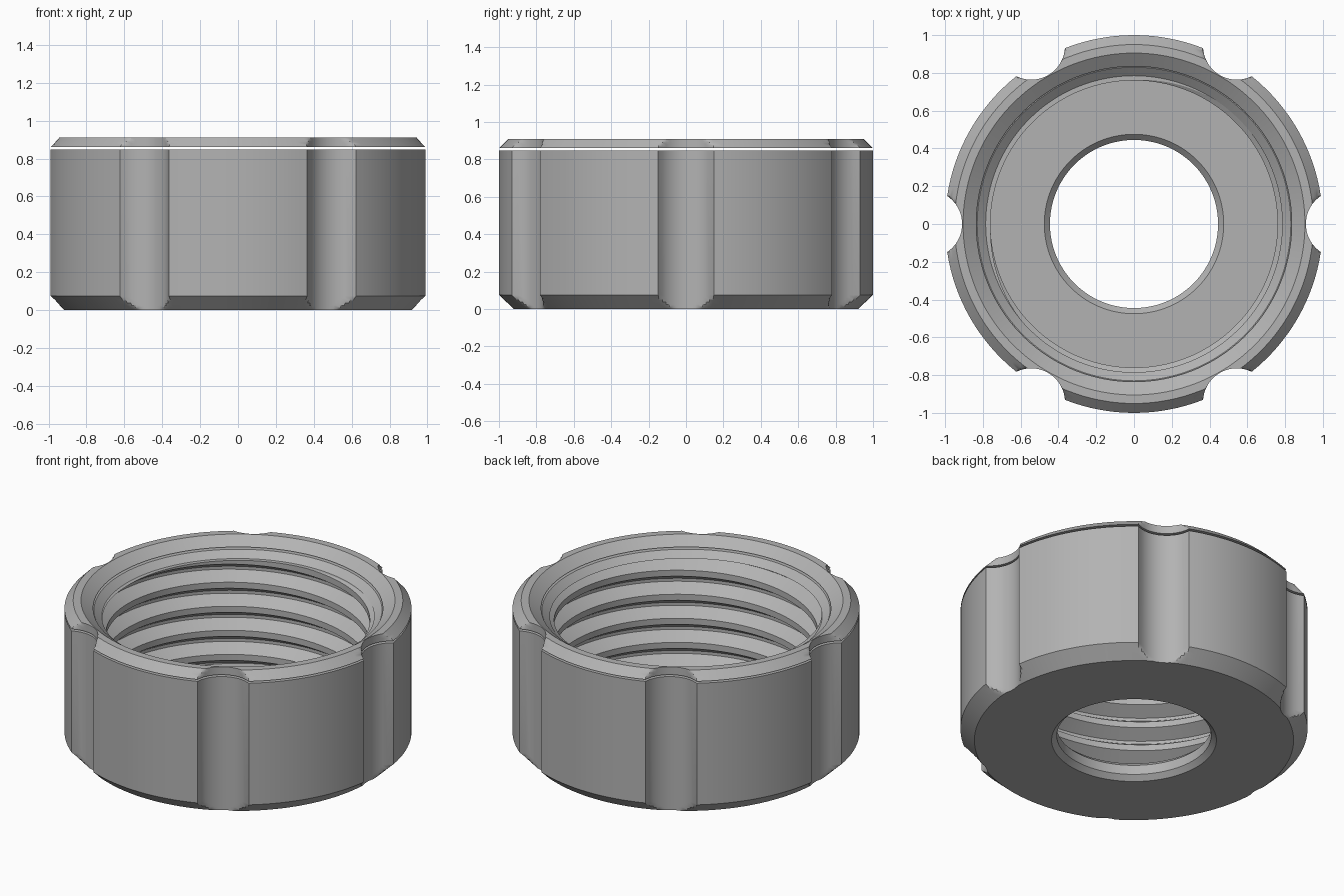
import bpy, bmesh, math

if "Cube" in bpy.data.objects:
    bpy.data.objects.remove(bpy.data.objects["Cube"])

GROOVES = 6
GROOVE_C, GROOVE_R = 1.09, 0.18        # groove circle: distance from axis, radius
PITCH, CREST, ROOT = 0.153, 0.76, 0.835
FLOOR, THREAD_TOP = 0.12, 0.81

# Flat colour
steel = bpy.data.materials.new("steel_grey")
steel.diffuse_color = (0.45, 0.45, 0.45, 1)
steel.use_nodes = True
steel.node_tree.nodes["Principled BSDF"].inputs["Base Color"].default_value = steel.diffuse_color

# Angles around the axis, with columns exactly on the groove edges
half = math.acos((1 + GROOVE_C**2 - GROOVE_R**2) / (2 * GROOVE_C))
step = 2 * math.pi / GROOVES
angles = []
for g in range(GROOVES):
    a = g * step
    angles += [a + half * i / 8 for i in range(8)]
    angles += [a + half + (step - 2 * half) * i / 16 for i in range(16)]
    angles += [a + step - half + half * i / 8 for i in range(8)]
angles.append(2 * math.pi)


def groove_limit(a):
    """Largest radius allowed at this angle by the grip grooves."""
    d = (a + step / 2) % step - step / 2
    s = GROOVE_R**2 - (GROOVE_C * math.sin(d))**2
    return GROOVE_C * math.cos(d) - math.sqrt(s) if s > 0 else 9


def line(p, q, n):
    return [(p[0] + (q[0] - p[0]) * i / n, p[1] + (q[1] - p[1]) * i / n) for i in range(n + 1)]


# Thread profile over one pitch: (fraction of pitch, radius)
THREAD = [(0, CREST), (0.25, CREST), (0.5625, ROOT), (0.6875, ROOT), (1, CREST)]


def thread_radius(t):
    t %= 1
    for (t0, r0), (t1, r1) in zip(THREAD, THREAD[1:]):
        if t <= t1:
            return r0 + (r1 - r0) * (t - t0) / (t1 - t0)


def thread_points(a):
    """Helical thread in the section at this angle, from floor to mouth."""
    pts = []
    for k in range(-2, 8):
        for t, _ in THREAD[:-1]:
            z = FLOOR + PITCH * (k + t + a / (2 * math.pi))
            z = min(max(z, FLOOR), THREAD_TOP)
            pts.append((thread_radius((z - FLOOR) / PITCH - a / (2 * math.pi)), z))
    return pts


def revolve(name, section):
    """Sweep a closed section, which may vary with the angle, round z."""
    bm = bmesh.new()
    cols = []
    for a in angles:
        lim = groove_limit(a)
        cols.append([bm.verts.new((min(r, lim) * math.cos(a), min(r, lim) * math.sin(a), z))
                     for r, z in section(a)])
    n = len(cols[0])
    for c, d in zip(cols, cols[1:]):
        for j in range(n):
            k = (j + 1) % n
            bm.faces.new((c[j], d[j], d[k], c[k]))
    bmesh.ops.remove_doubles(bm, verts=bm.verts, dist=0.0002)
    bmesh.ops.dissolve_degenerate(bm, edges=bm.edges, dist=0.0001)
    bmesh.ops.recalc_face_normals(bm, faces=bm.faces)
    me = bpy.data.meshes.new(name)
    bm.to_mesh(me)
    bm.free()
    me.materials.append(steel)
    ob = bpy.data.objects.new(name, me)
    bpy.context.collection.objects.link(ob)
    bpy.ops.object.select_all(action='DESELECT')
    ob.select_set(True)
    bpy.context.view_layer.objects.active = ob
    bpy.ops.object.shade_smooth_by_angle(angle=math.radians(25))


# Nut body: threaded bore, mouth bevel, grooved wall, lower bevel, bevelled hole
OUTSIDE = ([(0.785, THREAD_TOP), (0.83, 0.848), (1, 0.848)]
           + line((1, 0.075), (0.92, 0), 6)
           + [(0.475, 0), (0.445, 0.03), (0.445, 0.09), (0.475, FLOOR)])
revolve("nut_body", lambda a: thread_points(a) + OUTSIDE)

# Bevelled top ring, just clear of the body
RING = [(0.835, 0.86), (0.905, 0.91)] + line((0.95, 0.91), (1, 0.86), 5)
revolve("top_ring", lambda a: RING)
